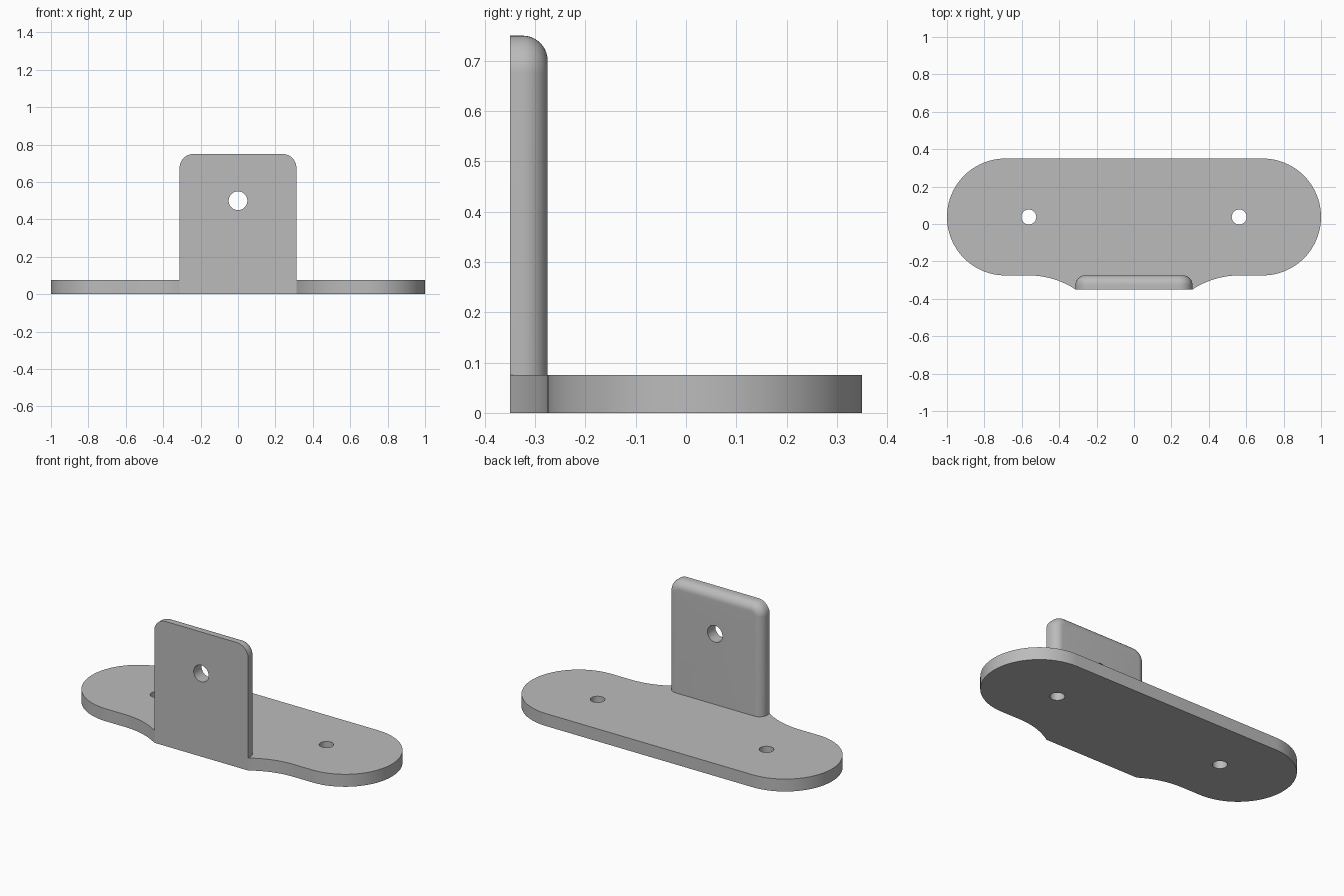
import bpy, bmesh, math
from mathutils import Matrix

cube = bpy.data.objects.get("Cube")
if cube:
    bpy.data.objects.remove(cube, do_unlink=True)

THICK = 0.075
FRONT = -0.35
HALF = 0.3125      # half width of the upright, and end radius of the base
MID_Y = 0.0375     # centre line of the base

grey = bpy.data.materials.new("plain_grey")
grey.use_nodes = True
grey.diffuse_color = (0.5, 0.5, 0.5, 1)
grey.node_tree.nodes["Principled BSDF"].inputs["Base Color"].default_value = (0.5, 0.5, 0.5, 1)


def arc(cx, cy, r, start, end, n):
    angles = [math.radians(start + (end - start) * i / n) for i in range(n + 1)]
    return [(cx + r * math.cos(a), cy + r * math.sin(a)) for a in angles]


def loft(name, rings):
    """Solid skinned through matching closed rings, capped at both ends."""
    bm = bmesh.new()
    loops = [[bm.verts.new(p) for p in ring] for ring in rings]
    for a, b in zip(loops, loops[1:]):
        for i in range(len(a)):
            j = (i + 1) % len(a)
            bm.faces.new((a[i], a[j], b[j], b[i]))
    bm.faces.new(loops[0])
    bm.faces.new(loops[-1])
    bmesh.ops.recalc_face_normals(bm, faces=bm.faces)
    mesh = bpy.data.meshes.new(name)
    bm.to_mesh(mesh)
    bm.free()
    mesh.materials.append(grey)
    obj = bpy.data.objects.new(name, mesh)
    bpy.context.collection.objects.link(obj)
    return obj


def combine(target, other, operation):
    """Apply a boolean, then discard the helper."""
    mod = target.modifiers.new(operation, 'BOOLEAN')
    mod.operation, mod.solver, mod.object = operation, 'EXACT', other
    bpy.context.view_layer.objects.active = target
    bpy.ops.object.modifier_apply(modifier=mod.name)
    bpy.data.objects.remove(other, do_unlink=True)


def drill(target, x, y, z, radius, turn=0):
    move = Matrix.Translation((x, y, z)) @ Matrix.Rotation(turn, 4, 'X')
    rings = [[move @ Matrix.Translation((0, 0, h)).to_3x3().to_4x4() @
              Matrix.Translation((px, py, h)).to_translation()
              for px, py in arc(0, 0, radius, 0, 352.5, 47)] for h in (-0.2, 0.2)]
    cutter = loft("hole_cutter", rings)
    cutter.hide_render = True
    combine(target, cutter, 'DIFFERENCE')


# Base plate: rounded ends, with concave flares out to the upright
back_y = MID_Y - HALF
dx, dy = 0.25, back_y - FRONT
flare_r = (dx * dx + dy * dy) / (2 * dy)
sweep = math.degrees(math.asin(dx / flare_r))
right_half = arc(HALF + dx, back_y - flare_r, flare_r, 90 + sweep, 90, 16)
right_half += arc(1 - HALF, MID_Y, HALF, -90, 90, 48)
outline = right_half + [(-x, y) for x, y in reversed(right_half)]
bracket = loft("mounting_bracket", [[(x, y, z) for x, y in outline] for z in (0, THICK)])

# Upright plate: rounded top corners, with the rear edge rolled over
FILLET, CORNER, TOP = 0.05, 0.075, 0.75
depths = [(0, FRONT)]
for i in range(11):
    a = math.radians(9 * i)
    depths.append((FILLET * (1 - math.cos(a)), back_y - FILLET * (1 - math.sin(a))))
rings = []
for inset, y in depths:
    side = [(HALF - inset, 0.03)]
    side += arc(HALF - CORNER, TOP - CORNER, CORNER - inset, 0, 90, 12)
    profile = side + [(-x, z) for x, z in reversed(side)]
    rings.append([(x, y, z) for x, z in profile])
combine(bracket, loft("upright_plate", rings), 'UNION')

# Screw holes in the base and pivot hole in the upright
for x in (-0.5625, 0.5625):
    drill(bracket, x, MID_Y, 0, 0.04)
drill(bracket, 0, FRONT, 0.5, 0.05, math.pi / 2)

# Merge coplanar leftovers and smooth the curved surfaces
bm = bmesh.new()
bm.from_mesh(bracket.data)
bmesh.ops.remove_doubles(bm, verts=bm.verts, dist=0.0001)
bmesh.ops.dissolve_limit(bm, angle_limit=0.002, verts=bm.verts, edges=bm.edges)
bm.to_mesh(bracket.data)
bm.free()
bpy.ops.object.select_all(action='DESELECT')
bracket.select_set(True)
bpy.context.view_layer.objects.active = bracket
bpy.ops.object.shade_smooth_by_angle(angle=math.radians(25))
